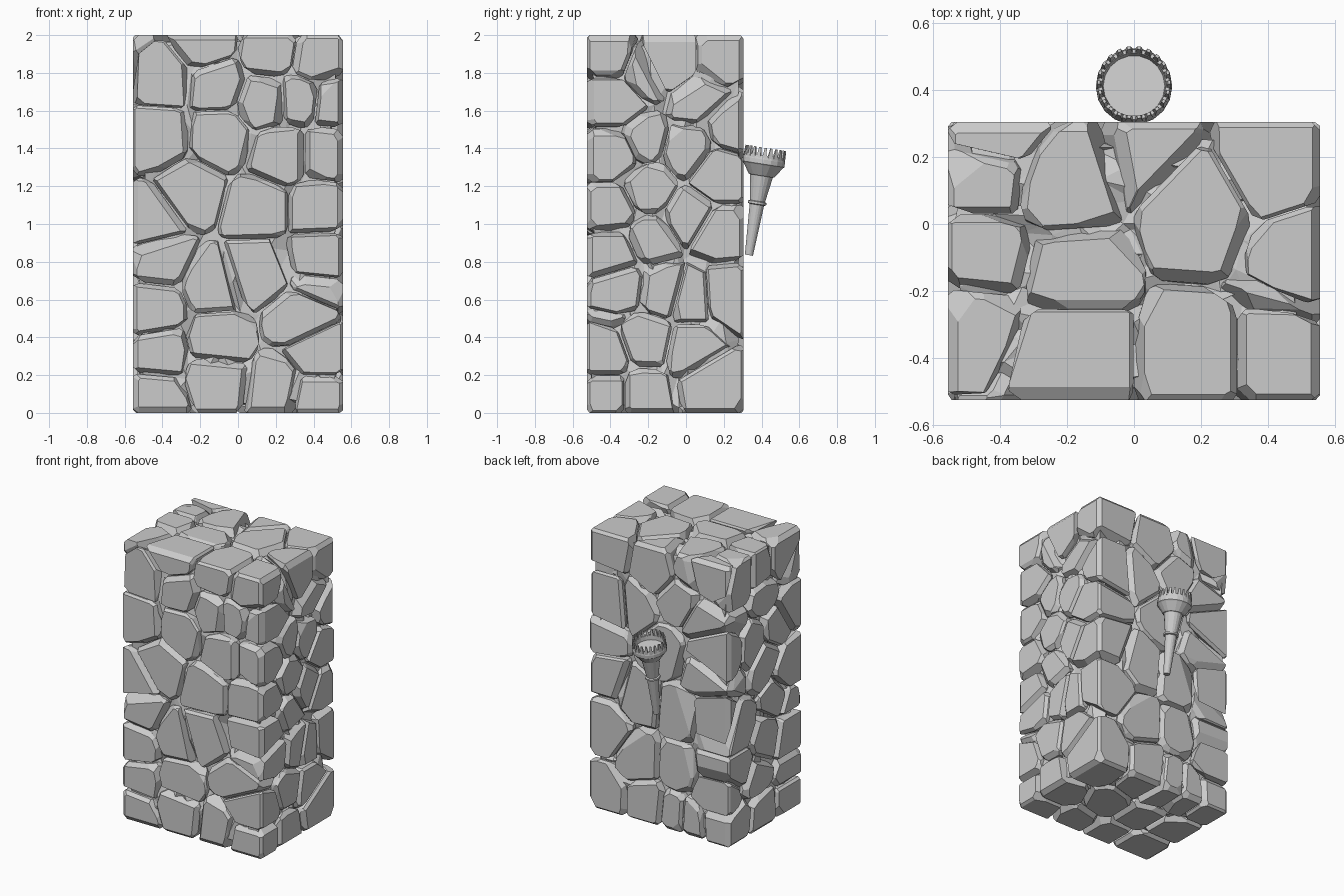
import bpy, bmesh, random
from math import pi, radians
from mathutils import Vector, Matrix

if "Cube" in bpy.data.objects:
    bpy.data.objects.remove(bpy.data.objects["Cube"])

rng = random.Random(7)
LO, HI = Vector((-0.555, -0.525, 0.0)), Vector((0.555, 0.305, 2.0))
DEPTH = 0.13


def add_object(name, bm):
    bmesh.ops.recalc_face_normals(bm, faces=bm.faces[:])
    me = bpy.data.meshes.new(name)
    bm.to_mesh(me)
    bm.free()
    ob = bpy.data.objects.new(name, me)
    bpy.context.collection.objects.link(ob)
    return ob


def box(bm, lo, hi):
    m = Matrix.Translation((lo + hi) / 2) @ Matrix.Diagonal((*(hi - lo), 1))
    return bmesh.ops.create_cube(bm, size=1, matrix=m)


def cut(bm, co, no):
    # trims a convex stone by a plane and closes the cut
    r = bmesh.ops.bisect_plane(bm, geom=bm.verts[:] + bm.edges[:] + bm.faces[:], dist=1e-5,
                               plane_co=co, plane_no=no, clear_outer=True)
    edges = [e for e in r["geom_cut"] if isinstance(e, bmesh.types.BMEdge) and e.is_boundary]
    if len(edges) > 2:
        bmesh.ops.contextual_create(bm, geom=edges)


def outward(n, co):
    return any(abs(n[i]) > .999 and min(abs(co[i] - LO[i]), abs(co[i] - HI[i])) < 1e-3 for i in range(3))


# stone centres on each face of the block
front = [(-.40, 1.77), (-.11, 1.74), (-.18, 1.95), (.17, 1.91), (.14, 1.65), (.42, 1.87), (.33, 1.66),
         (.50, 1.64), (-.42, 1.47), (-.10, 1.46), (.23, 1.38), (.47, 1.38), (-.25, 1.17), (-.46, 1.02),
         (.10, 1.08), (.43, 1.08), (-.41, .81), (-.14, .68), (.11, .76), (.44, .83), (.34, .48),
         (-.44, .55), (-.40, .31), (-.12, .38), (-.14, .18), (.23, .14), (-.42, .09)]
right = [(-.43, 1.9), (-.22, 1.8), (.15, 1.87), (-.43, 1.68), (.06, 1.67), (-.43, 1.42), (-.25, 1.45),
         (.03, 1.38), (.24, 1.5), (-.44, 1.12), (-.2, 1.18), (.02, 1.05), (-.19, .92), (-.4, .9),
         (.17, .96), (-.35, .68), (-.12, .65), (.03, .61), (.2, .62), (-.21, .38), (-.43, .3),
         (.03, .33), (.13, .16), (-.22, .1), (-.43, .1)]
top = [(-.46, .16), (-.2, .13), (.2, .02), (-.46, -.1), (-.18, -.17), (-.48, -.3), (-.25, -.43),
       (.15, -.38), (.36, -.2), (.46, .17), (.5, -.08), (.47, -.42)]
back = [(.42, 1.65), (.2, 1.52), (.04, 1.8), (-.3, 1.8), (-.35, 1.53), (-.12, 1.66),
        (.46, 1.27), (-.02, 1.27), (-.34, 1.17), (.2, .88), (.47, .9), (-.15, .85), (-.42, .8),
        (.17, .45), (-.15, .44), (-.42, .48), (.4, .17), (.08, .15), (-.26, .12)]
left = [(-.4 + .29 * i + .13 * (j % 2) + rng.uniform(-.05, .05), .14 + .25 * j + rng.uniform(-.05, .05))
        for j in range(8) for i in range(3)]
bottom = [(-.4 + .27 * i + rng.uniform(-.05, .05), -.38 + .27 * j + rng.uniform(-.05, .05))
          for i in range(4) for j in range(3)]

wanted = [Vector((x, LO.y + DEPTH, z)) for x, z in front]
wanted += [Vector((HI.x - DEPTH, y, z)) for y, z in right]
wanted += [Vector((x, y, HI.z - DEPTH)) for x, y in top]
wanted += [Vector((x, HI.y - DEPTH, z)) for x, z in back]
wanted += [Vector((LO.x + DEPTH, y, z)) for y, z in left]
wanted += [Vector((x, y, LO.z + DEPTH)) for x, y in bottom]
seeds = []
for p in wanted:
    if all((p - q).length > 0.15 for q in seeds):
        seeds.append(p)
# hidden inner cells that limit how deep each stone reaches
inner = [Vector((x, y, z / 10)) for x in (-.17, .17) for y in (-.23, .0) for z in range(4, 18, 2)]

# stones: cells between neighbouring centres, trimmed with uneven chamfers
wall = bmesh.new()
temp = bpy.data.meshes.new("temp")
for s in seeds:
    bm = bmesh.new()
    box(bm, LO, HI)
    near = sorted((q for q in seeds + inner if q is not s), key=lambda q: (q - s).length)
    for q in near[:34]:
        n = (q - s).normalized()
        cut(bm, (s + q) / 2 - n * rng.uniform(.0, .006), n)
        if not bm.faces:
            break
    bmesh.ops.recalc_face_normals(bm, faces=bm.faces[:])
    planes = []
    for e in bm.edges:
        if len(e.link_faces) != 2 or e.calc_length() < .02:
            continue
        f, g = e.link_faces
        co = (e.verts[0].co + e.verts[1].co) / 2
        fo, go = outward(f.normal, f.verts[0].co), outward(g.normal, g.verts[0].co)
        if fo and go:
            n, d = f.normal + g.normal * rng.uniform(.6, 1.6), rng.uniform(.008, .022)
        elif fo or go:
            o, side = (f.normal, g.normal) if fo else (g.normal, f.normal)
            n, d = side + o * rng.uniform(.3, 1.1), rng.uniform(.008, .026)
        else:
            n, d = f.normal + g.normal, rng.uniform(.008, .02)
        if n.length > .2:
            n = n.normalized()
            planes.append((co - n * d, n.copy()))
    # knocked-off corners
    for v in bm.verts:
        if any(outward(f.normal, f.verts[0].co) for f in v.link_faces):
            n = sum((f.normal for f in v.link_faces), Vector())
            n = (n.normalized() + Vector([rng.uniform(-.35, .35) for _ in range(3)])).normalized()
            planes.append((v.co - n * rng.uniform(.015, .042), n))
    for co, n in planes:
        cut(bm, co, n)
    bmesh.ops.recalc_face_normals(bm, faces=bm.faces[:])
    bm.to_mesh(temp)
    bm.free()
    wall.from_mesh(temp)
bpy.data.meshes.remove(temp)
add_object("wall_stones", wall)

# rubble fill: rough core seen in the joints
bm = bmesh.new()
inset = Vector((.052, .052, .052))
box(bm, LO + inset, HI - inset)
bmesh.ops.subdivide_edges(bm, edges=bm.edges[:], cuts=11, use_grid_fill=True)
for v in bm.verts:
    v.co += Vector([rng.uniform(-.033, .033) for _ in range(3)])
bmesh.ops.triangulate(bm, faces=bm.faces[:])
add_object("rubble_core", bm)

# torch: lathed handle, collar and cup
SIDES = 18
profile = [(0, 0), (.022, 0), (.039, .27), (.05, .274), (.05, .286), (.041, .29), (.062, .425),
           (.07, .428), (.108, .482), (.114, .488), (.114, .512), (.107, .535), (.096, .535),
           (.092, .505), (0, .505)]
tilt = Matrix.Translation((0, .333, .835)) @ Matrix.Rotation(radians(-9), 4, 'X')
bm = bmesh.new()
verts = [bm.verts.new((r, 0, t)) for r, t in profile]
edges = [bm.edges.new(p) for p in zip(verts, verts[1:])]
bmesh.ops.spin(bm, geom=verts + edges, cent=(0, 0, 0), axis=(0, 0, 1), angle=2 * pi, steps=SIDES)
bmesh.ops.remove_doubles(bm, verts=bm.verts[:], dist=1e-4)
add_object("torch_handle", bm).matrix_world = tilt

# torch teeth: tapered prongs around the rim
bm = bmesh.new()
for i in range(22):
    made = box(bm, Vector((.094, -.012, .515)), Vector((.111, .012, .575)))
    for v in made["verts"]:
        if v.co.z > .54:
            v.co.y *= .45
            v.co.x = .106 + (v.co.x - .104) * .5
    bmesh.ops.rotate(bm, verts=made["verts"], matrix=Matrix.Rotation(2 * pi * i / 22, 3, 'Z'))
add_object("torch_teeth", bm).matrix_world = tilt
